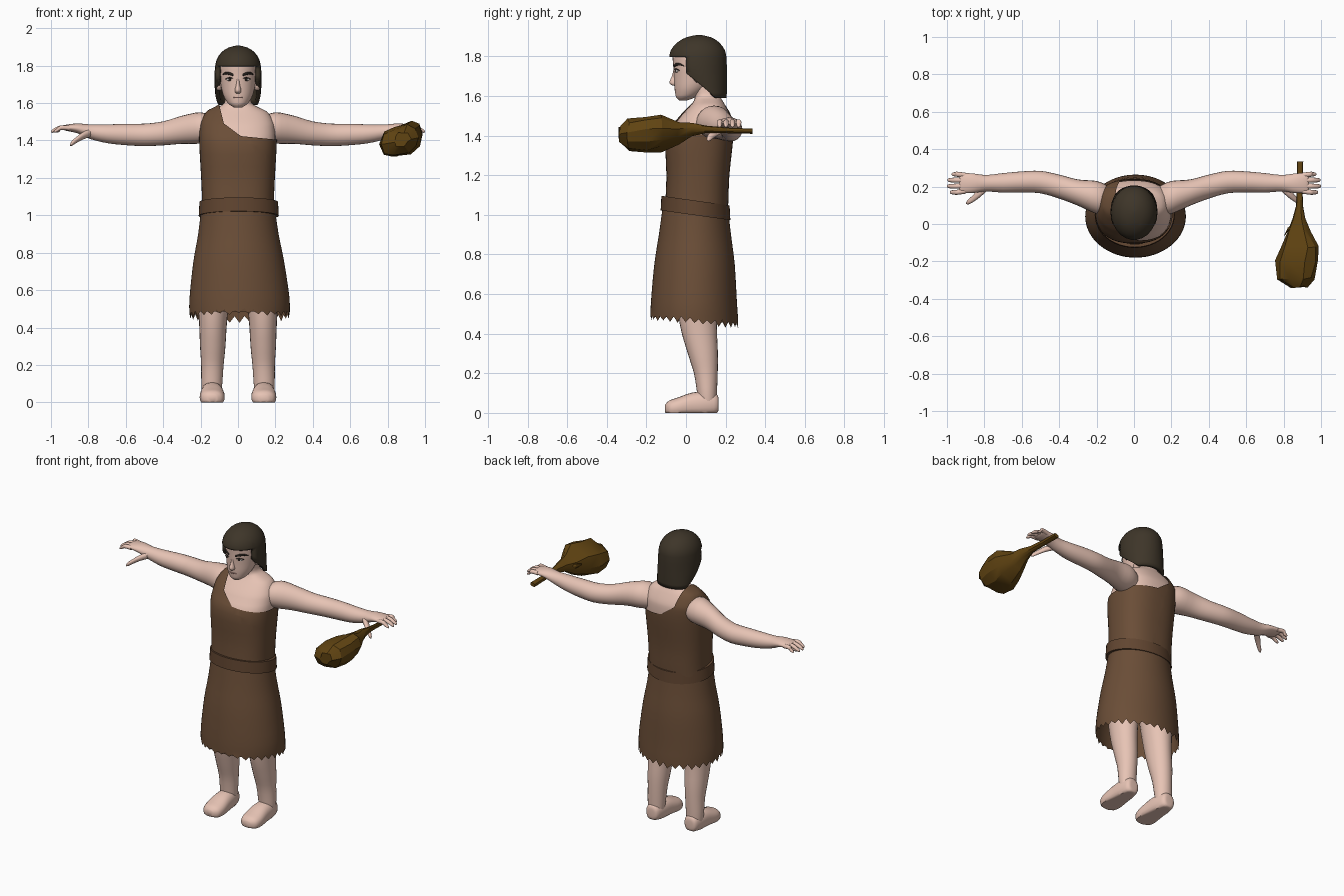
import bpy, bmesh, math, random
from mathutils import Vector

random.seed(4)


def material(name, rgb):
    m = bpy.data.materials.new(name)
    m.diffuse_color = (*rgb, 1)
    return m


SKIN = material("skin", (0.80, 0.55, 0.46))
HIDE = material("hide", (0.145, 0.075, 0.038))
BELT = material("belt_hide", (0.12, 0.06, 0.03))
HAIR = material("hair", (0.048, 0.036, 0.022))
WOOD = material("wood", (0.12, 0.058, 0.006))
DARK = material("dark", (0.02, 0.015, 0.012))
WHITE = material("eye_white", (0.75, 0.7, 0.66))
LIP = material("lip", (0.55, 0.3, 0.26))


def smooth_rows(rows, sub):
    """Catmull-Rom interpolation between cross-section rows."""
    out = []
    for i in range(len(rows) - 1):
        a, b, c, d = rows[max(i - 1, 0)], rows[i], rows[i + 1], rows[min(i + 2, len(rows) - 1)]
        for s in range(sub):
            t = s / sub
            out.append([q + 0.5 * t * (r - p + t * (2 * p - 5 * q + 4 * r - w + t * (3 * (q - r) + w - p)))
                        for p, q, r, w in zip(a, b, c, d)])
    return out + [list(rows[-1])]


def loft(name, rows, mat, axis="z", n=24, sub=3, p=2.0, caps=True, closed=False,
         warp=None, keep=None, cuts=(), mirror=False, angle=50, solid=0):
    """Rows are (cx, cy, cz, radius a, radius b); rings lie across the axis."""
    bm = bmesh.new()
    rings = []
    for cx, cy, cz, ra, rb in smooth_rows(rows, sub):
        ring = []
        for k in range(n):
            t = 2 * math.pi * k / n
            c, s = math.cos(t), math.sin(t)
            u = ra * math.copysign(abs(c) ** (2 / p), c)
            v = rb * math.copysign(abs(s) ** (2 / p), s)
            co = {"z": (cx + u, cy + v, cz), "x": (cx, cy + u, cz + v), "y": (cx + u, cy, cz + v)}[axis]
            co = Vector(co)
            ring.append(bm.verts.new(warp(co, k, len(rings)) if warp else co))
        rings.append(ring)
    pairs = list(zip(rings, rings[1:])) + ([(rings[-1], rings[0])] if closed else [])
    for a, b in pairs:
        for k in range(n):
            bm.faces.new((a[k], a[(k + 1) % n], b[(k + 1) % n], b[k]))
    if caps and not closed:
        bm.faces.new(rings[0])
        bm.faces.new(rings[-1])
    bmesh.ops.recalc_face_normals(bm, faces=bm.faces)
    for co, no in cuts:
        bmesh.ops.bisect_plane(bm, geom=bm.verts[:] + bm.edges[:] + bm.faces[:], plane_co=co, plane_no=no)
    if keep:
        gone = [f for f in bm.faces if not keep(f.calc_center_median())]
        bmesh.ops.delete(bm, geom=gone, context="FACES")
    return finish(name, bm, mat, mirror, angle, solid)


def finish(name, bm, mat, mirror=False, angle=50, solid=0):
    me = bpy.data.meshes.new(name)
    bm.to_mesh(me)
    bm.free()
    me.materials.append(mat)
    ob = bpy.data.objects.new(name, me)
    bpy.context.collection.objects.link(ob)
    bpy.ops.object.select_all(action="DESELECT")
    ob.select_set(True)
    bpy.context.view_layer.objects.active = ob
    bpy.ops.object.shade_smooth_by_angle(angle=math.radians(angle))
    if solid:
        m = ob.modifiers.new("thickness", "SOLIDIFY")
        m.thickness, m.offset = solid, -1
    if mirror:
        ob.modifiers.new("mirror", "MIRROR")
    return ob


def blob(name, loc, scale, mat, mirror=False):
    bm = bmesh.new()
    bmesh.ops.create_uvsphere(bm, u_segments=14, v_segments=8, radius=1)
    for v in bm.verts:
        v.co = Vector(loc) + v.co * Vector(scale)
    return finish(name, bm, mat, mirror)


# torso and neck
torso = [(0, .045, .90, .19, .15), (0, .055, 1.07, .185, .152), (0, .06, 1.2, .19, .152),
         (0, .068, 1.38, .2, .163), (0, .09, 1.46, .198, .143), (0, .10, 1.50, .19, .125),
         (0, .11, 1.55, .16, .09), (0, .112, 1.575, .115, .073), (0, .108, 1.60, .074, .064),
         (0, .09, 1.65, .066, .06), (0, .07, 1.70, .06, .06)]
loft("torso", torso, SKIN, n=36, p=2.4)

# one-shoulder tunic top, cut from an enlarged torso
tunic = [(x, y, z + (.006 if z > 1.45 else 0), a + .007, b + .007) for x, y, z, a, b in torso[1:9]]
tunic.insert(0, (0, .05, 1.0, .195, .16))
A = Vector((.1, 0, 1))
C = Vector((.74, 0, 1))
B = Vector((1, 0, .25))
loft("tunic_top", tunic, HIDE, n=48, p=2.4, caps=False,
     cuts=[((0, 0, 1.425), A), ((0, 0, 1.435), C), ((-.075, 0, 1.49), B)],
     keep=lambda c: c.dot(A) < 1.425 or c.dot(C) < 1.435 or c.dot(B) < -.075 + .3725)

# skirt with a ragged hem
jag = [random.uniform(.008, .02) * (1 if k % 2 else -1) for k in range(64)]


def ragged(v, k, ring):
    if ring == 0:
        v.z += jag[k] - .1 * (v.y - .04)
    return v


loft("skirt", [(.008, .042, .465, .268, .222), (.008, .04, .56, .267, .217), (.004, .043, .75, .243, .203),
               (.002, .045, .9, .215, .182), (0, .047, 1.05, .195, .163)],
     HIDE, n=64, caps=False, warp=ragged)


# belt, higher at the front
def tilt(v, k, ring):
    v.z -= .14 * (v.y - .045)
    return v


loft("belt", [(.004, .048, .998, .19, .155), (.004, .048, .998, .214, .176), (.004, .048, 1.072, .21, .172),
              (.004, .048, 1.072, .19, .155)], BELT, n=48, sub=1, closed=True, warp=tilt, angle=40)

# legs and feet
loft("leg", [(.14, .108, .04, .05, .045), (.14, .106, .1, .056, .05), (.137, .1, .2, .06, .06),
             (.135, .085, .3, .068, .076), (.133, .062, .45, .076, .094), (.125, .05, .7, .098, .112),
             (.1, .045, .97, .095, .12)], SKIN, mirror=True)


def flat_sole(v, k, ring):
    v.z = max(v.z, 0)
    return v


loft("foot", [(.14, .165, .045, .02, .02), (.14, .155, .045, .042, .05), (.139, .10, .045, .056, .062),
              (.138, .03, .04, .062, .062), (.138, -.04, .028, .067, .05), (.138, -.085, .022, .056, .04),
              (.137, -.105, .022, .025, .02)], SKIN, axis="y", p=2.3, warp=flat_sole, mirror=True)

# arms running into the palms
loft("arm", [(.14, .13, 1.46, .075, .068), (.2, .142, 1.467, .088, .084), (.3, .168, 1.457, .07, .075),
             (.4, .20, 1.438, .064, .064), (.5, .224, 1.43, .06, .06), (.6, .225, 1.432, .056, .057),
             (.7, .22, 1.436, .052, .05), (.79, .218, 1.447, .044, .039), (.86, .218, 1.465, .052, .026),
             (.92, .219, 1.468, .053, .016), (.935, .219, 1.467, .046, .008)],
     SKIN, axis="x", mirror=True)

# fingers and thumb
for i, (y, tip) in enumerate([(.175, .985), (.204, 1.0), (.233, .997), (.261, .975)]):
    spread = (y - .219) * .12
    loft("finger_%d" % (i + 1), [(.90, y, 1.466, .013, .013), (.945, y + spread, 1.469, .0135, .013),
                                 (tip - .02, y + spread, 1.457, .012, .011), (tip - .004, y + spread, 1.448, .008, .007),
                                 (tip, y + spread, 1.446, .002, .002)], SKIN, axis="x", n=10, mirror=True)
loft("thumb", [(.785, .195, 1.443, .018, .022), (.83, .162, 1.425, .024, .02), (.865, .132, 1.402, .018, .016),
               (.888, .117, 1.385, .013, .013), (.898, .112, 1.376, .003, .004)],
     SKIN, axis="x", n=12, mirror=True)

# head
loft("head", [(0, -.015, 1.577, .022, .02), (0, -.002, 1.592, .046, .047), (0, .012, 1.61, .062, .066),
              (0, .03, 1.645, .08, .088), (0, .05, 1.70, .093, .111), (0, .055, 1.76, .1, .12),
              (0, .055, 1.82, .098, .121), (0, .06, 1.87, .072, .09), (0, .06, 1.89, .02, .03)], SKIN, n=32)
loft("nose", [(0, -.045, 1.735, .009, .018), (0, -.05, 1.70, .011, .022), (0, -.055, 1.67, .017, .029),
              (0, -.053, 1.656, .015, .022), (0, -.045, 1.65, .006, .01)], SKIN, n=14)
blob("ear", (.102, .062, 1.70), (.021, .027, .034), SKIN, True)
blob("eye", (.043, -.045, 1.726), (.019, .008, .008), WHITE, True)
blob("pupil", (.043, -.051, 1.727), (.009, .004, .008), DARK, True)
loft("upper_eyelid", [(.022, -.056, 1.73, .003, .002), (.043, -.052, 1.736, .005, .003),
                      (.066, -.034, 1.729, .004, .002)], DARK, axis="x", n=8, mirror=True)
loft("eyebrow", [(.024, -.06, 1.75, .004, .006), (.05, -.049, 1.759, .006, .008), (.07, -.03, 1.759, .006, .006),
                 (.084, -.01, 1.75, .003, .002)], DARK, axis="x", n=8, mirror=True)
blob("mouth", (0, -.051, 1.63), (.026, .008, .005), LIP)

# hair shell, open at the face and behind the ears
slant = Vector((0, 1, 1.2))
loft("hair", [(0, .122, 1.59, .112, .084), (0, .092, 1.65, .122, .115), (0, .066, 1.72, .126, .141),
              (0, .06, 1.78, .124, .146), (0, .06, 1.83, .115, .138), (0, .062, 1.872, .088, .104),
              (0, .064, 1.897, .05, .06), (0, .065, 1.908, .006, .008)], HAIR, n=26, sub=2,
     cuts=[((0, 0, 1.797), (0, 0, 1)), ((0, .0, 1.7), (0, 1, 0)), ((0, .14, 1.6), slant)],
     keep=lambda c: not (c.z < 1.592 or (c.y < 0 and c.z < 1.797) or c.dot(slant) < .14 + 1.92),
     angle=35, solid=.022)


# rough wooden club
def gnarl(v, k, ring):
    v.z += .22 * (v.x - .88)
    if v.y < 0:
        v += Vector((random.uniform(-.009, .009), random.uniform(-.007, .007), random.uniform(-.008, .008)))
    return v


loft("club", [(.875, -.335, 1.405, .045, .04), (.87, -.29, 1.403, .098, .072), (.872, -.2, 1.405, .116, .088),
              (.882, -.12, 1.41, .1, .082), (.878, -.04, 1.415, .06, .05), (.882, .03, 1.43, .034, .032),
              (.885, .1, 1.43, .018, .018), (.886, .22, 1.424, .015, .013), (.888, .335, 1.42, .017, .012)],
     WOOD, axis="y", n=10, sub=1, p=2.5, warp=gnarl, angle=28)
loft("club_knot", [(.84, -.02, 1.42, .012, .02), (.822, -.03, 1.425, .01, .014), (.805, -.06, 1.428, .005, .006)],
     WOOD, axis="x", n=7, sub=1, angle=28)
